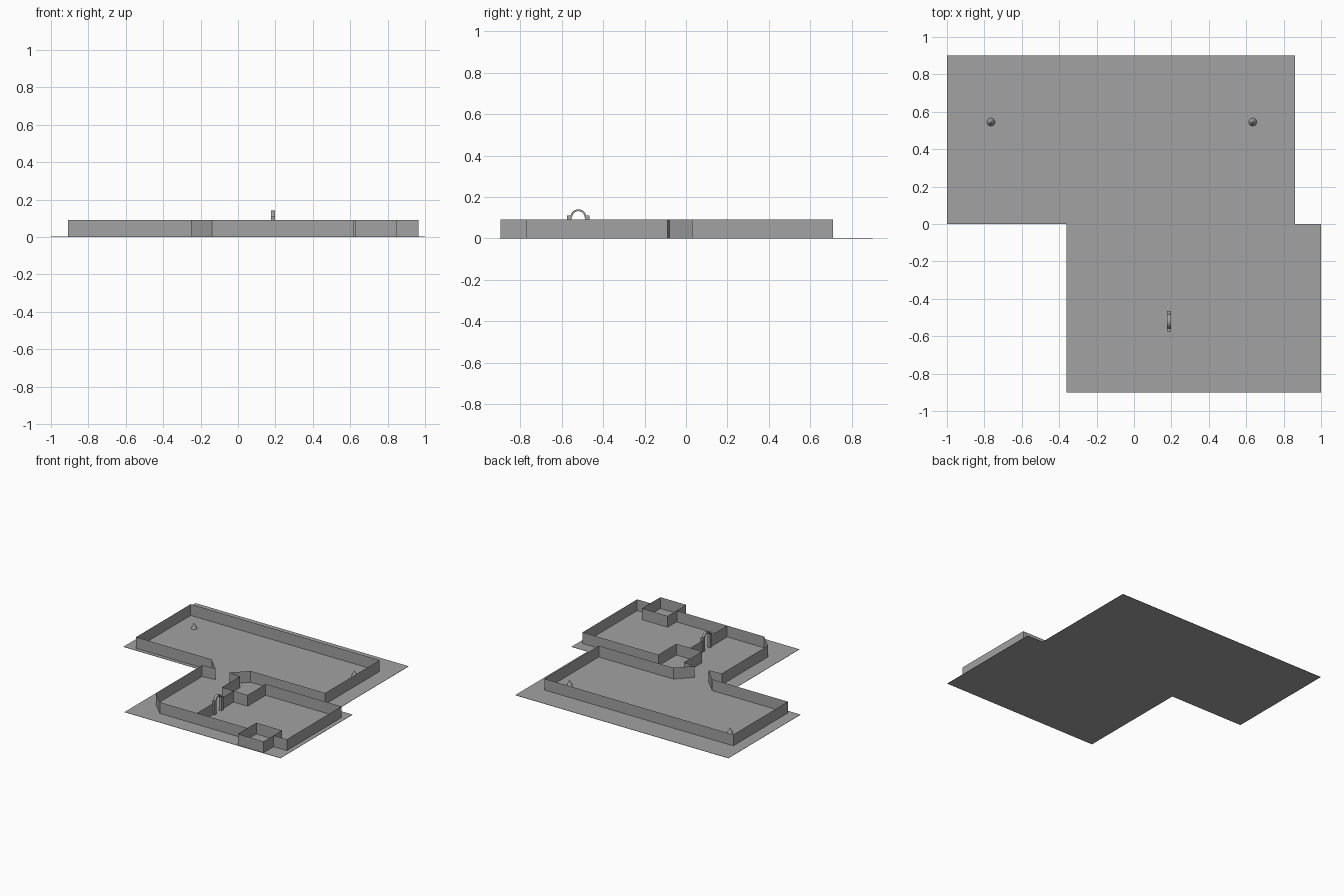
import bpy
import bmesh
import math
from mathutils import Matrix

cube = bpy.data.objects.get("Cube")
if cube:
    bpy.data.objects.remove(cube, do_unlink=True)

GREY = (0.36, 0.36, 0.36, 1)
grey = bpy.data.materials.new("stone_grey")
grey.use_nodes = True
grey.diffuse_color = GREY
grey.node_tree.nodes["Principled BSDF"].inputs["Base Color"].default_value = GREY

WALL_TOP = 0.091
FLOOR_Z = 0.002


def finish(name, bm):
    mesh = bpy.data.meshes.new(name)
    bm.to_mesh(mesh)
    bm.free()
    mesh.materials.append(grey)
    obj = bpy.data.objects.new(name, mesh)
    bpy.context.collection.objects.link(obj)
    return obj


def wall(name, path, closed=False, top=WALL_TOP):
    """Thin upright sheet that follows a path on the floor."""
    bm = bmesh.new()
    low = [bm.verts.new((x, y, FLOOR_Z)) for x, y in path]
    high = [bm.verts.new((x, y, top)) for x, y in path]
    n = len(path)
    for i in range(n if closed else n - 1):
        j = (i + 1) % n
        bm.faces.new((low[i], low[j], high[j], high[i]))
    return finish(name, bm)


def box(name, x0, x1, y0, y1, z0, z1):
    bm = bmesh.new()
    bmesh.ops.create_cube(bm, size=1)
    bmesh.ops.scale(bm, vec=(x1 - x0, y1 - y0, z1 - z0), verts=bm.verts)
    bmesh.ops.translate(bm, vec=((x0 + x1) / 2, (y0 + y1) / 2, (z0 + z1) / 2), verts=bm.verts)
    return finish(name, bm)


# Ground slab in an offset two-room shape
bm = bmesh.new()
outline = [(-1, 0), (-0.36, 0), (-0.36, -0.9), (1, -0.9),
           (1, 0), (0.86, 0), (0.86, 0.9), (-1, 0.9)]
base = bm.faces.new([bm.verts.new((x, y, 0)) for x, y in outline])
grown = bmesh.ops.extrude_face_region(bm, geom=[base])
bmesh.ops.translate(bm, vec=(0, 0, FLOOR_Z),
                    verts=[v for v in grown["geom"] if isinstance(v, bmesh.types.BMVert)])
bmesh.ops.recalc_face_normals(bm, faces=bm.faces)
finish("ground", bm)

# Large back hall, its funnel passage and the front room as one run of wall
wall("hall_walls", [
    (0.62, -0.775), (-0.14, -0.775), (-0.25, -0.665), (-0.25, -0.09), (-0.14, -0.08),
    (-0.25, 0.03), (-0.91, 0.03), (-0.91, 0.71), (0.74, 0.71), (0.74, 0.03),
    (0.09, 0.03), (-0.02, -0.08), (0.08, -0.09), (0.08, -0.315), (0.305, -0.315),
    (0.305, -0.09), (0.965, -0.09), (0.965, -0.77), (0.85, -0.77)])

# Square entrance booth
wall("booth_walls", [(0.625, -0.895), (0.85, -0.895), (0.85, -0.665), (0.625, -0.665)], closed=True)

# Dividing wall, open at the gate
GATE_X, GATE_Y = 0.187, -0.52
wall("divider_back", [(0.183, -0.315), (0.183, GATE_Y + 0.055)])
wall("divider_front", [(0.183, GATE_Y - 0.055), (0.183, -0.775)])

# Gate posts
for side, label in ((-1, "front"), (1, "back")):
    ys = sorted((GATE_Y + side * 0.032, GATE_Y + side * 0.055))
    box("gate_post_" + label, GATE_X - 0.01, GATE_X + 0.01, ys[0], ys[1], FLOOR_Z, 0.11)

# Gate arch swept between the posts
bm = bmesh.new()
rings = []
for i in range(13):
    a = math.pi * i / 12
    rings.append([bm.verts.new((GATE_X + dx, GATE_Y + r * math.cos(a), 0.102 + r * math.sin(a)))
                  for dx, r in ((-0.01, 0.03), (0.01, 0.03), (0.01, 0.039), (-0.01, 0.039))])
for a, b in zip(rings, rings[1:]):
    for k in range(4):
        m = (k + 1) % 4
        bm.faces.new((a[k], a[m], b[m], b[k]))
bm.faces.new(rings[0])
bm.faces.new(rings[-1])
bmesh.ops.recalc_face_normals(bm, faces=bm.faces)
finish("gate_arch", bm)

# Two cone markers in the hall
for x, label in ((-0.765, "right"), (0.635, "left")):
    bm = bmesh.new()
    bmesh.ops.create_cone(bm, cap_ends=True, segments=10, radius1=0.022, radius2=0,
                          depth=0.045, matrix=Matrix.Translation((x, 0.545, FLOOR_Z + 0.0225)))
    finish("cone_marker_" + label, bm)
